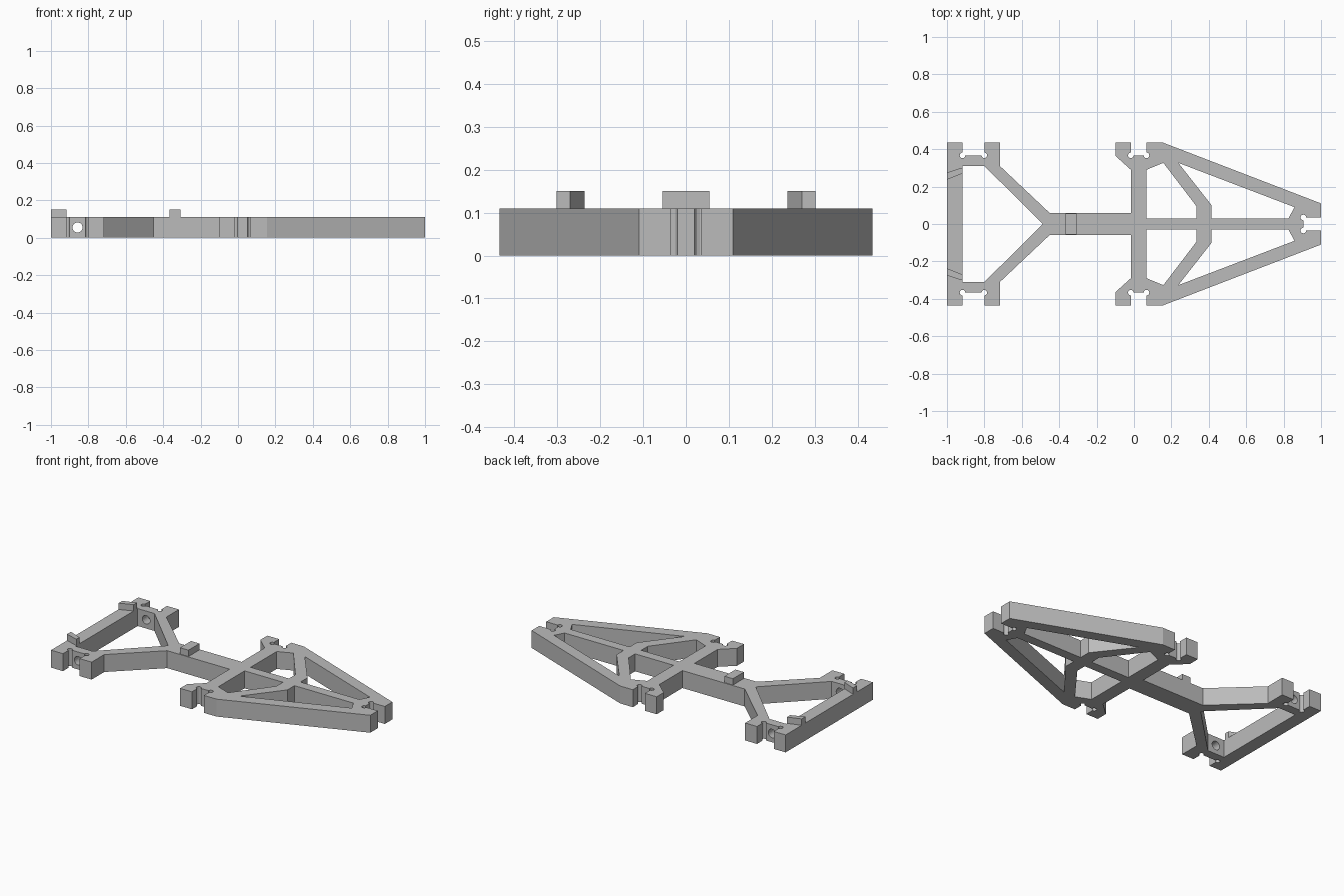
import bpy, bmesh, math
from mathutils import Vector
from mathutils.geometry import tessellate_polygon

if "Cube" in bpy.data.objects:
    bpy.data.objects.remove(bpy.data.objects["Cube"])

H = 0.11          # frame thickness
TOP = 0.15        # top of the raised stops
R = 0.015         # corner relief radius

grey = bpy.data.materials.new("plain grey")
grey.diffuse_color = (0.5, 0.5, 0.5, 1)
grey.use_nodes = True
grey.node_tree.nodes["Principled BSDF"].inputs["Base Color"].default_value = grey.diffuse_color


def relief(x, y, start):
    """Three-quarter round relief in the corner of a slot."""
    return [(x + R * math.cos(math.radians(start + a)),
             y + R * math.sin(math.radians(start + a))) for a in range(0, 271, 27)]


def mirrored(pts):
    """Same points on the -y side, in reverse order."""
    return [(x, -y) for x, y in reversed(pts)]


def prism(name, loops, z0, z1):
    """Extrude an outline (first loop) with holes (other loops)."""
    bm = bmesh.new()
    low = [[bm.verts.new((x, y, z0)) for x, y in lp] for lp in loops]
    high = [[bm.verts.new((x, y, z1)) for x, y in lp] for lp in loops]
    tris = tessellate_polygon([[Vector((x, y, 0)) for x, y in lp] for lp in loops])
    for rings in (low, high):
        flat = [v for ring in rings for v in ring]
        for t in tris:
            bm.faces.new([flat[i] for i in t])
    for a, b in zip(low, high):
        for i in range(len(a)):
            bm.faces.new((a[i - 1], a[i], b[i], b[i - 1]))
    bmesh.ops.recalc_face_normals(bm, faces=bm.faces)
    me = bpy.data.meshes.new(name)
    bm.to_mesh(me)
    bm.free()
    me.materials.append(grey)
    ob = bpy.data.objects.new(name, me)
    bpy.context.collection.objects.link(ob)
    return ob


# Outer outline, +y half, from the tail to the nose slot
half = [(-1, 0.435), (-0.917, 0.435)]
half += relief(-0.917, 0.367, 90) + relief(-0.80, 0.367, 180)          # tail axle slot
half += [(-0.80, 0.435), (-0.717, 0.435), (-0.717, 0.31), (-0.452, 0.06),
         (-0.017, 0.06), (-0.017, 0.29), (-0.10, 0.365), (-0.10, 0.435), (-0.017, 0.435)]
half += relief(-0.017, 0.367, 90) + relief(0.067, 0.367, 180)          # crossbar slot
half += [(0.067, 0.435), (0.155, 0.435), (1, 0.11), (1, 0.035)]
half += relief(0.905, 0.035, 0)                                        # nose slot
outline = half + mirrored(half)

# Openings in the frame
tail = [(-0.917, 0.31), (-0.80, 0.31)]
tail_hole = tail + [(-0.487, 0)] + mirrored(tail)
inner_hole = [(0.067, 0.03), (0.334, 0.03), (0.334, 0.095), (0.157, 0.327), (0.067, 0.29)]
outer_hole = [(0.415, 0.03), (0.826, 0.03), (0.858, 0.09), (0.237, 0.327), (0.415, 0.10)]

frame = prism("frame", [outline, tail_hole, inner_hole, mirrored(inner_hole),
                        outer_hole, mirrored(outer_hole)], 0, H)

# Round holes through the tail brackets
bpy.ops.mesh.primitive_cylinder_add(vertices=24, radius=0.027, depth=0.8,
                                    location=(-0.858, 0, H / 2),
                                    rotation=(math.pi / 2, 0, 0))
cutter = bpy.context.object
cutter.name = "bolt_hole_cutter"
cutter.hide_render = True
cutter.data.materials.append(grey)
mod = frame.modifiers.new("bolt holes", 'BOOLEAN')
mod.operation = 'DIFFERENCE'
mod.solver = 'EXACT'
mod.object = cutter
bpy.context.view_layer.objects.active = frame
bpy.ops.object.modifier_apply(modifier=mod.name)
bpy.data.objects.remove(cutter, do_unlink=True)

# Raised stops on top of the frame
stop = [(-1, 0.237), (-0.917, 0.27), (-0.917, 0.302), (-1, 0.275)]
prism("tail_stop_left", [stop], H, TOP)
prism("tail_stop_right", [mirrored(stop)], H, TOP)
prism("spine_stop", [[(-0.366, -0.055), (-0.307, -0.055),
                      (-0.307, 0.055), (-0.366, 0.055)]], H, TOP)
